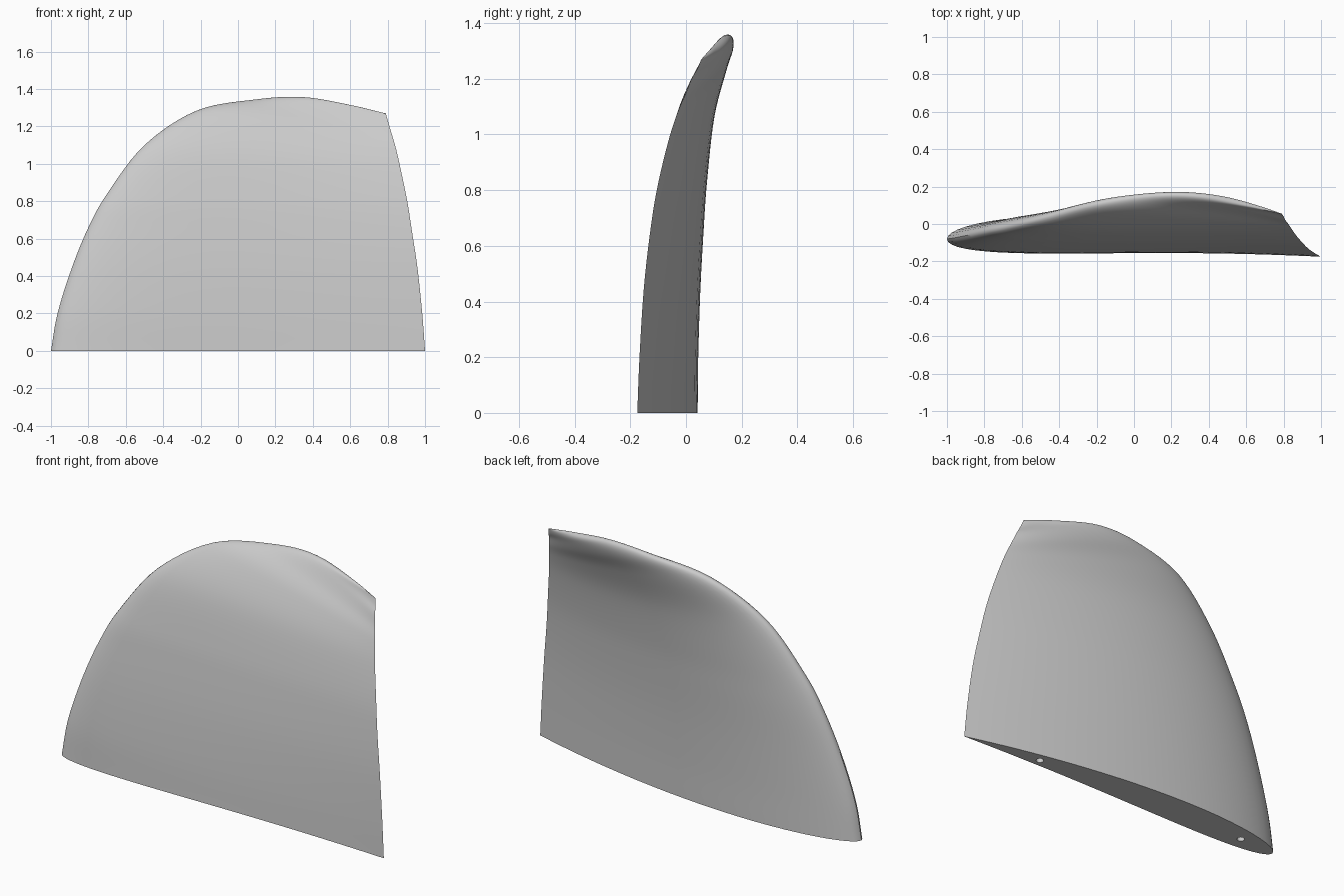
import bpy, bmesh, math
from mathutils import Vector

cube = bpy.data.objects.get("Cube")
if cube:
    bpy.data.objects.remove(cube, do_unlink=True)

grey = bpy.data.materials.new("plain_grey")
grey.use_nodes = True
colour = (0.6, 0.6, 0.6, 1)
grey.diffuse_color = colour
grey.node_tree.nodes["Principled BSDF"].inputs["Base Color"].default_value = colour

# Paired points on the rounded rim and the sharp trailing edge, root to tip
RIM = [(-1, -.08, 0), (-.965, -.075, .2), (-.89, -.06, .44), (-.8, -.04, .66),
       (-.7, -.02, .84), (-.5, .025, 1.1), (-.22, .1, 1.285), (.1, .147, 1.345),
       (.35, .145, 1.357), (.6, .1, 1.315), (.79, .055, 1.27)]
TRAIL = [(1, -.175, 0), (.985, -.167, .2), (.96, -.152, .44), (.93, -.13, .64),
         (.905, -.105, .8), (.87, -.065, .97), (.845, -.03, 1.08), (.825, 0, 1.15),
         (.81, .02, 1.2), (.8, .04, 1.235), (.79, .055, 1.27)]
STEPS, CHORD_CUTS = 6, 28


def smooth_path(points):
    """Catmull-Rom curve through the points."""
    p = [Vector(q) for q in points]
    p = [2 * p[0] - p[1]] + p + [2 * p[-1] - p[-2]]
    path = []
    for a, b, c, d in zip(p, p[1:], p[2:], p[3:]):
        for k in range(STEPS):
            t = k / STEPS
            path.append(b + (c - a) * t / 2 + (a - 2.5 * b + 2 * c - d / 2) * t ** 2
                        + (1.5 * (b - c) + (d - a) / 2) * t ** 3)
    return path + [p[-2]]


def half_thickness(u):
    """Aerofoil thickness for a unit chord, round nose and sharp tail."""
    return 0.5 * (.2969 * math.sqrt(u) - .126 * u - .3516 * u ** 2
                  + .2843 * u ** 3 - .1036 * u ** 4)


def section(nose, tail):
    """Closed aerofoil loop: tail, over the back, nose, along the front."""
    chord = (tail - nose).length
    loop = []
    for k in range(2 * CHORD_CUTS):
        u = (1 + math.cos(math.pi * k / CHORD_CUTS)) / 2
        side = 1 if k < CHORD_CUTS else -1
        point = nose.lerp(tail, u)
        point.y += chord * (.12 * u * (1 - u) + side * half_thickness(u))
        loop.append(point)
    return loop


# Blade: lofted aerofoil sections, closed at the root
bm = bmesh.new()
rings = [[bm.verts.new(p) for p in section(n, t)]
         for n, t in zip(smooth_path(RIM), smooth_path(TRAIL))]
for low, high in zip(rings, rings[1:]):
    for k in range(len(low)):
        j = (k + 1) % len(low)
        bm.faces.new((low[k], low[j], high[j], high[k]))
bm.faces.new(rings[0])
bmesh.ops.remove_doubles(bm, verts=bm.verts, dist=1e-5)
bmesh.ops.recalc_face_normals(bm, faces=bm.faces)
mesh = bpy.data.meshes.new("blade")
bm.to_mesh(mesh)
bm.free()
mesh.materials.append(grey)
blade = bpy.data.objects.new("blade", mesh)
bpy.context.collection.objects.link(blade)

# Two mounting pin holes in the root
for name, x, y in (("front_pin_cutter", -.78, -.07), ("rear_pin_cutter", .54, -.115)):
    bpy.ops.mesh.primitive_cylinder_add(vertices=20, radius=.02, depth=.2, location=(x, y, 0))
    cutter = bpy.context.object
    cutter.name = name
    cutter.data.materials.append(grey)
    cutter.hide_render = True
    cutter.hide_set(True)
    cut = blade.modifiers.new(name, 'BOOLEAN')
    cut.operation, cut.solver, cut.object = 'DIFFERENCE', 'EXACT', cutter

# Smooth skin with a crisp root and trailing edge
bpy.ops.object.select_all(action='DESELECT')
bpy.context.view_layer.objects.active = blade
blade.select_set(True)
for cut in list(blade.modifiers):
    bpy.ops.object.modifier_apply(modifier=cut.name)
bpy.ops.object.shade_smooth_by_angle(angle=math.radians(40))
